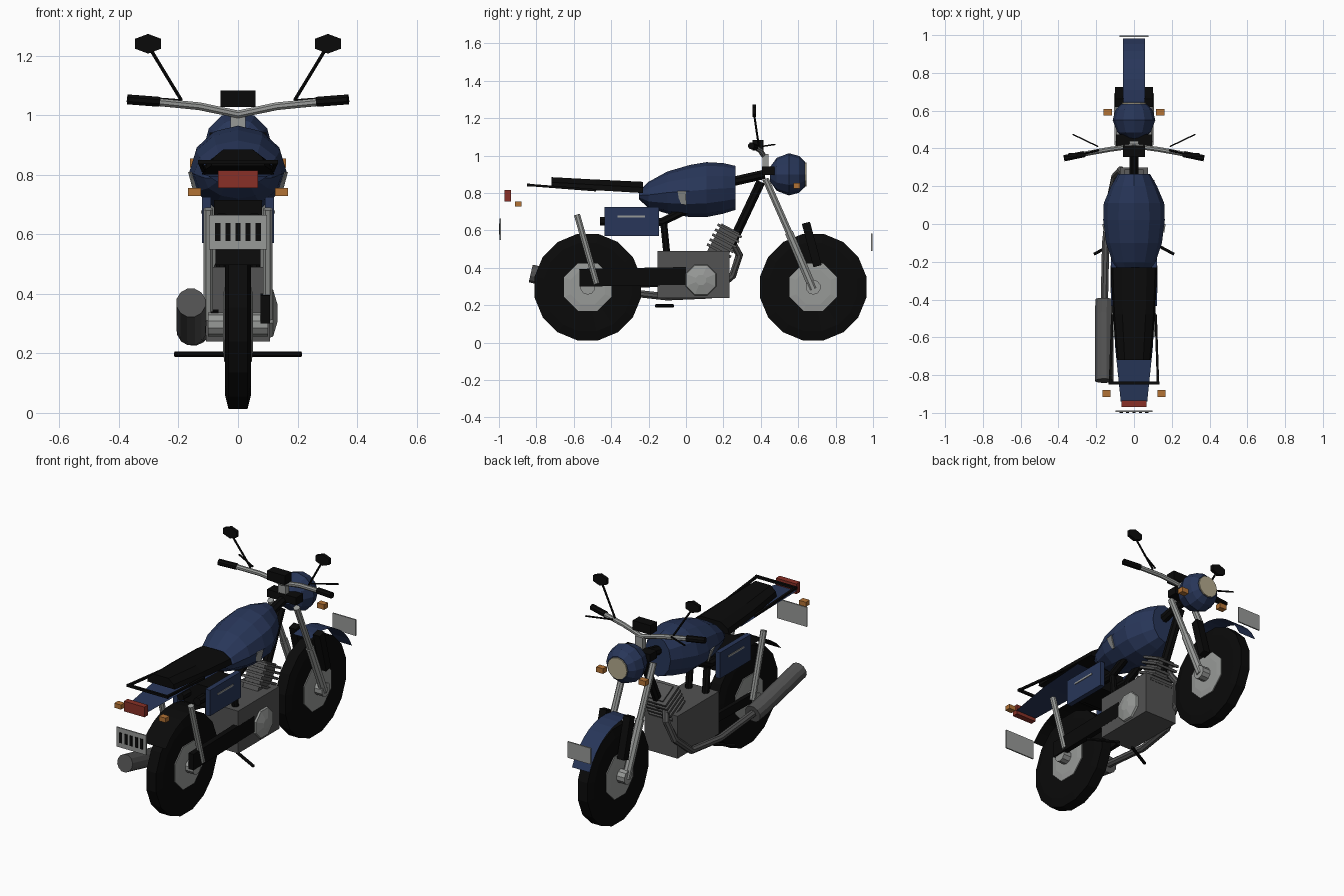
import bpy, bmesh
from math import sin, cos, pi, radians
from mathutils import Vector, Matrix

if "Cube" in bpy.data.objects:
    bpy.data.objects.remove(bpy.data.objects["Cube"])


def material(name, *rgb):
    m = bpy.data.materials.new(name)
    m.use_nodes = True
    m.diffuse_color = (*rgb, 1)
    bsdf = m.node_tree.nodes["Principled BSDF"]
    bsdf.inputs["Base Color"].default_value = (*rgb, 1)
    bsdf.inputs["Roughness"].default_value = 0.7
    return m


BLUE = material("navy paint", .021, .037, .1)
BLACK = material("black rubber", .003, .003, .003)
STEEL = material("light steel", .31, .32, .31)
IRON = material("dark iron", .085, .085, .085)
AMBER = material("amber", .45, .17, .035)
RED = material("tail red", .25, .03, .02)
LENS = material("cream lens", .45, .4, .27)


def finish(name, bm, mat):
    bmesh.ops.recalc_face_normals(bm, faces=bm.faces)
    me = bpy.data.meshes.new(name)
    bm.to_mesh(me)
    bm.free()
    me.materials.append(mat)
    ob = bpy.data.objects.new(name, me)
    bpy.context.collection.objects.link(ob)
    return ob


def box(name, loc, size, mat, tilt=0):
    """Box with a tilt in degrees about the x axis."""
    bm = bmesh.new()
    m = Matrix.Translation(loc) @ Matrix.Rotation(radians(tilt), 4, "X") @ Matrix.Diagonal((*size, 1))
    bmesh.ops.create_cube(bm, size=1, matrix=m)
    return finish(name, bm, mat)


def loft(name, rings, mat, closed=True):
    """Skin a list of point rings; open strips get no caps."""
    bm = bmesh.new()
    vs = [[bm.verts.new(p) for p in r] for r in rings]
    n = len(vs[0])
    for a, b in zip(vs, vs[1:]):
        for i in range(n if closed else n - 1):
            j = (i + 1) % n
            bm.faces.new((a[i], a[j], b[j], b[i]))
    if closed:
        bm.faces.new(vs[0])
        bm.faces.new(vs[-1])
    return finish(name, bm, mat)


def tube(name, points, r, mat, n=8):
    """Round bar through a list of points."""
    pts = [Vector(p) for p in points]
    rings = []
    for i, p in enumerate(pts):
        d = (pts[min(i + 1, len(pts) - 1)] - pts[max(i - 1, 0)]).normalized()
        u = d.cross(Vector((1, 0, 0)) if abs(d.x) < .8 else Vector((0, 0, 1))).normalized()
        v = d.cross(u)
        rings.append([p + r * (cos(t) * u + sin(t) * v) for t in [2 * pi * (k + .5) / n for k in range(n)]])
    return loft(name, rings, mat)


def ellipse_y(y, z, w, h, n=12, x=0):
    return [(x + w * cos(2 * pi * k / n), y, z + h * sin(2 * pi * k / n)) for k in range(n)]


def lathe_x(name, profile, y, z, n, mat):
    """Turn an (x, radius) profile about an axle along x."""
    return loft(name, [[(x, y + r * cos(t), z + r * sin(t)) for t in
                        [2 * pi * (k + .5) / n for k in range(n)]] for x, r in profile], mat)


def sheet(name, path, mat):
    """Thin strip across x through (y, z, half width) stations."""
    return loft(name, [[(-w, y, z), (w, y, z)] for y, z, w in path], mat, closed=False)


def guard(name, y, r, start, end, w, mat, n=8):
    angles = [radians(start + (end - start) * k / n) for k in range(n + 1)]
    return sheet(name, [(y + r * cos(a), AXLE + r * sin(a), w) for a in angles], mat)


AXLE, REAR, FRONT = .297, -.525, .68

# wheels and mudguards
for end, y in (("rear", REAR), ("front", FRONT)):
    lathe_x(end + "_tyre", [(-.04, .12), (-.044, .24), (-.032, .29), (.032, .29), (.044, .24), (.04, .12)],
            y, AXLE, 16, BLACK)
    lathe_x(end + "_hub", [(-.05, .1), (-.046, .137), (.046, .137), (.05, .1)], y, AXLE, 8, STEEL)
    lathe_x(end + "_axle", [(-.1, .04), (.1, .04)], y, AXLE, 10, STEEL)
guard("front_mudguard", FRONT, .33, 105, 24, .058, BLUE)
guard("rear_mudguard", REAR, .325, 142, 50, .075, BLACK)
sheet("tail_mudguard", [(-.35, .8, .115), (-.65, .795, .1), (-.94, .775, .07)], BLUE)

# fuel tank: y, bottom, top, half width
TANK = [(-.25, .765, .81, .08), (-.2, .72, .86, .115), (-.1, .69, .915, .148), (.02, .672, .95, .163),
        (.11, .672, .965, .16), (.2, .69, .96, .122), (.265, .71, .945, .085)]
loft("fuel_tank", [ellipse_y(y, (b + t) / 2, w, (t - b) / 2) for y, b, t, w in TANK], BLUE)

# seat with arched section
loft("seat", [[(-w, y, b), (-.92 * w, y, (b + t) / 2), (-.55 * w, y, t), (.55 * w, y, t),
               (.92 * w, y, (b + t) / 2), (w, y, b)]
              for y, b, t, w in ((-.72, .83, .885, .09), (-.48, .815, .872, .112), (-.23, .8, .86, .122))], BLACK)

# headlamp
loft("headlamp", [ellipse_y(y, .9, r, r) for y, r in
                  ((.45, .04), (.485, .088), (.55, .113), (.605, .098), (.636, .068))], BLUE)
loft("headlamp_lens", [ellipse_y(y, .9, .064, .064) for y in (.634, .643)], LENS)

# handlebar, dash and steering
tube("handlebar", [(-.28, .368, 1.045), (-.13, .395, 1.03), (0, .413, 1.003),
                   (.13, .395, 1.03), (.28, .368, 1.045)], .014, STEEL)
box("dash", (0, .385, 1.055), (.116, .06, .055), BLACK)
box("steering_clamp", (0, .44, .92), (.19, .065, .045), BLACK)
box("clamp_riser", (0, .425, .965), (.05, .03, .09), STEEL)
tube("neck", [(0, .22, .855), (0, .42, .9)], .027, BLACK)
tube("down_tube", [(0, .4, .86), (0, .24, .52)], .026, BLACK)

# engine
box("crankcase", (0, .04, .365), (.215, .385, .25), IRON)
lathe_x("clutch_cover", [(.1, .092), (.118, .085), (.133, .03)], .08, .335, 8, STEEL)
lean = Vector((0, sin(radians(28)), cos(radians(28))))
base = Vector((0, .165, .47))
box("cylinder", base + lean * .07, (.1, .11, .18), IRON, -28)
for k in range(5):
    box("cylinder_fin", base + lean * (.025 + .03 * k), (.15, .145, .014), IRON, -28)

# exhaust
tube("exhaust_pipe", [(-.04, .25, .53), (-.07, .285, .47), (-.1, .25, .36), (-.125, .13, .255),
                      (-.15, -.1, .245), (-.158, -.46, .285)], .021, IRON)
tube("muffler", [(-.156, -.4, .275), (-.158, -.48, .29), (-.158, -.83, .37)], .05, IRON, 12)

# frame under the seat, chain case and swing arm
for x in (-.055, .055):
    tube("frame_rail", [(x, -.46, .65), (x, -.13, .645), (x, 0, .71)], .024, BLACK)
    tube("frame_post", [(x, -.12, .65), (x, -.1, .45)], .02, BLACK)
box("chain_case", (.092, -.285, .352), (.032, .57, .095), BLACK, 1)
box("swing_arm", (-.078, -.27, .32), (.025, .52, .05), BLACK, 1)
box("battery", (0, -.29, .65), (.16, .2, .13), BLACK)

# parts on both sides
for side, s in (("left", 1), ("right", -1)):
    tube(side + "_fork", [(s * .085, .425, .875), (s * .085, .555, .58)], .019, STEEL)
    tube(side + "_fork_lower", [(s * .085, .55, .59), (s * .085, FRONT, AXLE - .01)], .024, STEEL)
    box(side + "_fork_guard", (s * .078, .672, .525), (.045, .045, .24), BLACK, 15)
    tube(side + "_shock", [(s * .1, -.583, .685), (s * .1, -.478, .315)], .018, STEEL)
    box(side + "_panel", (s * .106, -.29, .648), (.03, .29, .153), BLUE)
    box(side + "_panel_trim", (s * .122, -.293, .675), (.006, .145, .01), STEEL)

    # emblem plate following the tank flank
    loft(side + "_tank_emblem",
         [[(s * (x + d), y, z) for x, y, z in ((.156, -.045, .81), (.164, 0, .81), (.144, .002, .735),
                                               (.128, -.035, .745))] for d in (-.003, .004)], STEEL)

    tube(side + "_grip", [(s * .265, .37, 1.045), (s * .37, .348, 1.053)], .018, BLACK)
    tube(side + "_lever", [(s * .19, .41, 1.05), (s * .325, .475, 1.06)], .005, BLACK, 4)
    tube(side + "_mirror_stem", [(s * .19, .39, 1.05), (s * .293, .365, 1.22)], .006, BLACK, 5)
    mirror = [[(s * .302 + w * .044, y, 1.24 + h * .033) for w, h in
               ((-1, .5), (0, 1), (1, .5), (1, -.5), (0, -1), (-1, -.5))] for y in (.355, .375)]
    loft(side + "_mirror", mirror, BLACK)
    box(side + "_front_signal", (s * .138, .592, .84), (.045, .035, .03), AMBER)
    box(side + "_rear_signal", (s * .146, -.897, .742), (.044, .036, .027), AMBER)
    tube(side + "_foot_peg", [(s * .045, -.07, .197), (s * .212, -.16, .197)], .009, BLACK, 6)
    tube(side + "_rack_bar", [(s * .115, -.48, .815), (s * .127, -.84, .843)], .009, BLACK, 4)
tube("rack_crossbar", [(-.135, -.842, .843), (.135, -.842, .843)], .01, BLACK, 4)

# tail lamp and number plates
box("tail_lamp", (0, -.952, .785), (.134, .035, .06), RED)
box("rear_plate", (0, -.992, .607), (.195, .008, .115), STEEL)
for k in range(-2, 3):
    box("rear_plate_bar", (k * .034, -.997, .608), (.017, .006, .06), BLACK)
box("front_plate", (0, .994, .537), (.152, .008, .095), STEEL)
